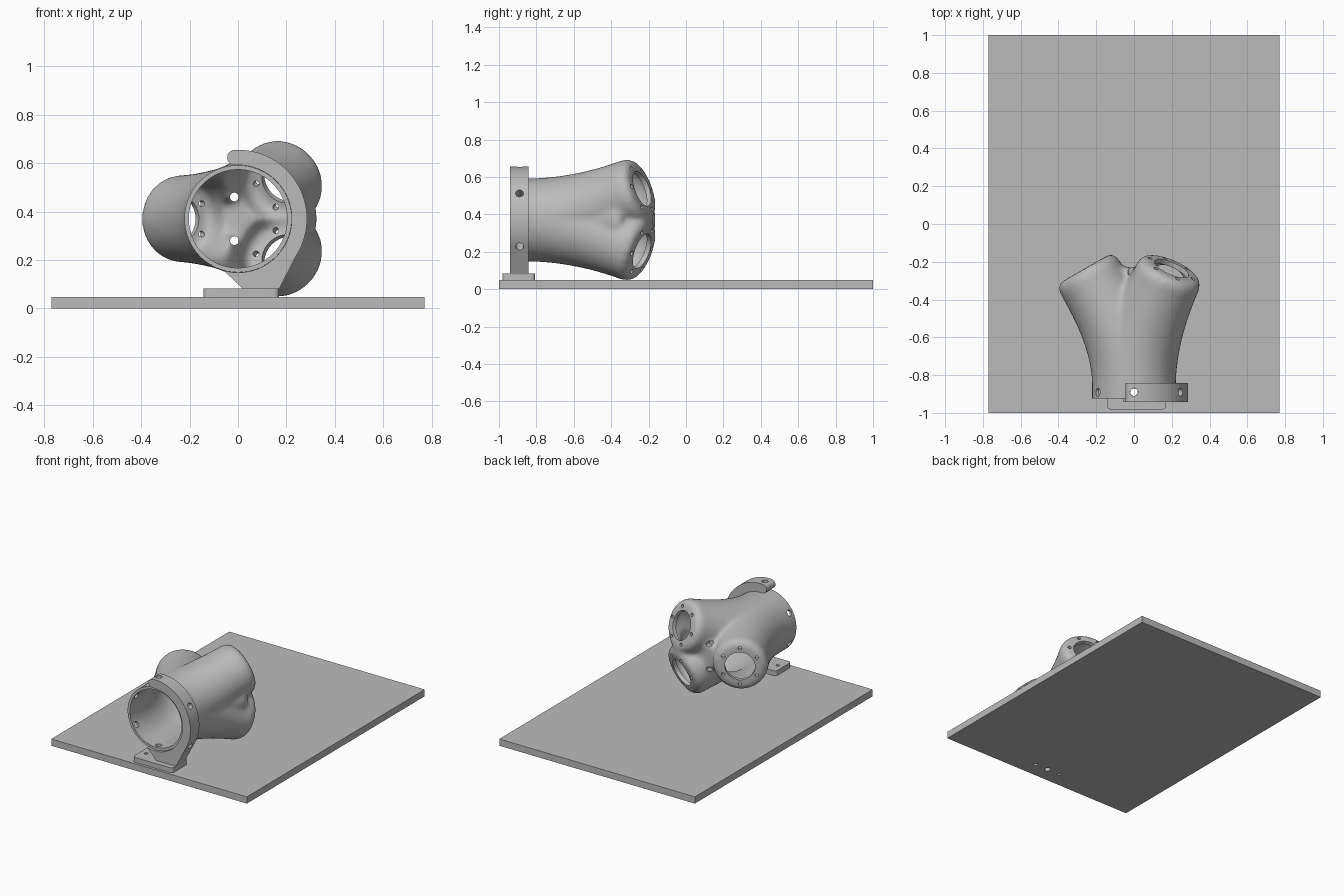
import bpy, bmesh
from math import sin, cos, radians, pi
from mathutils import Vector, Matrix

cube = bpy.data.objects.get("Cube")
if cube:
    bpy.data.objects.remove(cube, do_unlink=True)

grey = bpy.data.materials.new("plain_grey")
grey.use_nodes = True
grey.diffuse_color = (0.5, 0.5, 0.5, 1)
grey.node_tree.nodes["Principled BSDF"].inputs["Base Color"].default_value = (0.5, 0.5, 0.5, 1)

AXIS_Z = 0.37
NECK_R = 0.222
TILT = radians(30)
# lobes: angle, centre distance, face y, radius, tilt
LOBES = [(pi, 0.26, -0.235, 0.18, TILT),
         (radians(40), 0.26, -0.235, 0.18, TILT),
         (radians(-40), 0.26, -0.235, 0.18, TILT)]
# webs that fill the gap between the close pair and the middle
WEBS = [(0, 0.24, -0.30, 0.12, TILT), (0, 0, -0.23, 0.10, 0)]


def make(name, bm):
    bmesh.ops.recalc_face_normals(bm, faces=bm.faces)
    mesh = bpy.data.meshes.new(name)
    bm.to_mesh(mesh)
    bm.free()
    ob = bpy.data.objects.new(name, mesh)
    bpy.context.collection.objects.link(ob)
    mesh.materials.append(grey)
    return ob


def box(bm, lo, hi):
    lo, hi = Vector(lo), Vector(hi)
    mat = Matrix.Translation((lo + hi) / 2) @ Matrix.Diagonal((*(hi - lo), 1))
    return bmesh.ops.create_cube(bm, size=1, matrix=mat)["verts"]


def rod(bm, start, end, radius, sides=32):
    start, end = Vector(start), Vector(end)
    turn = (end - start).to_track_quat('Z', 'Y').to_matrix().to_4x4()
    bmesh.ops.create_cone(bm, cap_ends=True, segments=sides, radius1=radius, radius2=radius,
                          depth=(end - start).length,
                          matrix=Matrix.Translation((start + end) / 2) @ turn)


def cut(ob, cutter):
    cutter.hide_render = True
    mod = ob.modifiers.new("cut", 'BOOLEAN')
    mod.operation, mod.solver, mod.object = 'DIFFERENCE', 'EXACT', cutter


def apply(ob, smooth=True):
    bpy.ops.object.select_all(action='DESELECT')
    ob.select_set(True)
    bpy.context.view_layer.objects.active = ob
    bpy.ops.object.convert(target='MESH')
    if smooth:
        bpy.ops.object.shade_smooth_by_angle(angle=radians(35))


def lobe_frame(lobe):
    """Face centre, face normal, outward direction and sideways direction."""
    angle, dist, y, r, tilt = lobe
    out = Vector((cos(angle), 0, sin(angle)))
    side = Vector((-sin(angle), 0, cos(angle)))
    centre = out * dist + Vector((0, y, AXIS_Z))
    normal = out * sin(tilt) + Vector((0, cos(tilt), 0))
    return centre, normal, out, side


def tube(bm, lobe, wall):
    """Curved tube from the shared neck to one rounded lobe."""
    centre, normal, out, side = lobe_frame(lobe)
    r = lobe[3] - wall
    end = centre - normal * (0.05 + wall * 1.5)
    fwd = Vector((0, 1, 0))
    p0, p1 = Vector((0, -0.86, AXIS_Z)), Vector((0, -0.62, AXIS_Z))
    p2 = end - normal * 0.15
    start = Vector((0, -1.05, AXIS_Z))
    path = [(start, fwd, NECK_R - wall)]
    for i in range(21):
        t = i / 20
        s = 1 - t
        pos = p0 * s**3 + p1 * 3 * s * s * t + p2 * 3 * s * t * t + end * t**3
        tan = (p1 - p0) * s * s + (p2 - p1) * 2 * s * t + (end - p2) * t * t
        blend = t * t * (3 - 2 * t)
        path.append((pos, tan.normalized(), NECK_R - wall + (r - NECK_R + wall) * blend))
    for step, scale in ((0.025, 0.97), (0.042, 0.9), (0.05, 0.8)):
        path.append((end + normal * step, normal, r * scale))
    rings = []
    for pos, tan, rad in path:
        up = side.cross(tan)
        rings.append([bm.verts.new(pos + (up * cos(a) + side * sin(a)) * rad)
                      for a in (2 * pi * k / 64 for k in range(64))])
    for a, b in zip(rings, rings[1:]):
        for k in range(64):
            j = (k + 1) % 64
            bm.faces.new((a[k], a[j], b[j], b[k]))
    bm.faces.new(rings[0])
    bm.faces.new(rings[-1])


def blended_tubes(name, wall):
    bm = bmesh.new()
    for lobe in LOBES + WEBS:
        tube(bm, lobe, wall)
    ob = make(name, bm)
    mod = ob.modifiers.new("merge", 'REMESH')
    mod.mode, mod.voxel_size = 'VOXEL', 0.011
    mod = ob.modifiers.new("blend", 'SMOOTH')
    mod.factor, mod.iterations = 0.5, 25
    apply(ob, False)
    return ob


def neck_holes(bm):
    for k in range(6):
        a = radians(30 + 60 * k)
        d = Vector((cos(a), 0, sin(a)))
        c = Vector((0, -0.89, AXIS_Z))
        rod(bm, c + d * 0.17, c + d * 0.32, 0.021)


# Manifold shell: three blended tubes, hollowed
manifold = blended_tubes("manifold", 0)
cavity = blended_tubes("cavity_cutter", 0.018)
cut(manifold, cavity)

# Port openings, port bolt holes, valley holes and the trimmed neck
bm = bmesh.new()
for lobe in LOBES:
    c, n, out, side = lobe_frame(lobe)
    up = side.cross(n)
    rod(bm, c - n * 0.08, c + n * 0.06, 0.098, 64)
    for k in range(6):
        a = radians(30 + 60 * k)
        p = c + (up * cos(a) + side * sin(a)) * 0.126
        rod(bm, p - n * 0.08, p + n * 0.06, 0.012, 16)
for s in (-1, 1):
    rod(bm, (-0.015, -0.42, AXIS_Z + s * 0.09), (-0.015, -0.1, AXIS_Z + s * 0.09), 0.018)
neck_holes(bm)
box(bm, (-0.5, -1.2, 0), (0.5, -0.925, 0.8))
holes = make("port_cutter", bm)
cut(manifold, holes)
apply(manifold)

# Bracket: hooked arm around the neck, running down to the foot
def polar(radius, deg):
    return radius * cos(radians(deg)), AXIS_Z + radius * sin(radians(deg))

outline = [polar(0.222, a) for a in range(-105, 94, 3)]
tip = polar(0.2535, 93)
outline += [(tip[0] + 0.0315 * cos(radians(a)), tip[1] + 0.0315 * sin(radians(a)))
            for a in range(255, 100, -15)]
outline += [polar(0.285, a) for a in range(90, -34, -3)]
outline += [(0.165, 0.07), (0.03, 0.07)]
bm = bmesh.new()
face = bm.faces.new([bm.verts.new((x, -0.942, z)) for x, z in outline])
new = bmesh.ops.extrude_face_region(bm, geom=[face])["geom"]
bmesh.ops.translate(bm, vec=(0, 0.1, 0), verts=[v for v in new if isinstance(v, bmesh.types.BMVert)])
bracket = make("bracket_arm", bm)
bm = bmesh.new()
neck_holes(bm)
arm_holes = make("arm_cutter", bm)
cut(bracket, arm_holes)
apply(bracket)

# Base plate and bracket foot, with three mounting holes
bm = bmesh.new()
box(bm, (-0.77, -1, 0), (0.77, 1, 0.048))
plate = make("base_plate", bm)
bm = bmesh.new()
box(bm, (-0.143, -0.982, 0.048), (0.17, -0.806, 0.083))
upright = [e for e in bm.edges if abs(e.verts[0].co.z - e.verts[1].co.z) > 0.01]
bmesh.ops.bevel(bm, geom=upright, offset=0.022, segments=6, affect='EDGES', profile=0.5)
foot = make("bracket_foot", bm)
bm = bmesh.new()
for x, r in ((-0.1, 0.012), (0, 0.02), (0.1, 0.012)):
    rod(bm, (x, -0.89, -0.05), (x, -0.89, 0.12), r)
mount_holes = make("mount_cutter", bm)
for ob in (plate, foot):
    cut(ob, mount_holes)
    apply(ob)

# Remove the cutters
for ob in (cavity, holes, arm_holes, mount_holes):
    bpy.data.objects.remove(ob, do_unlink=True)
